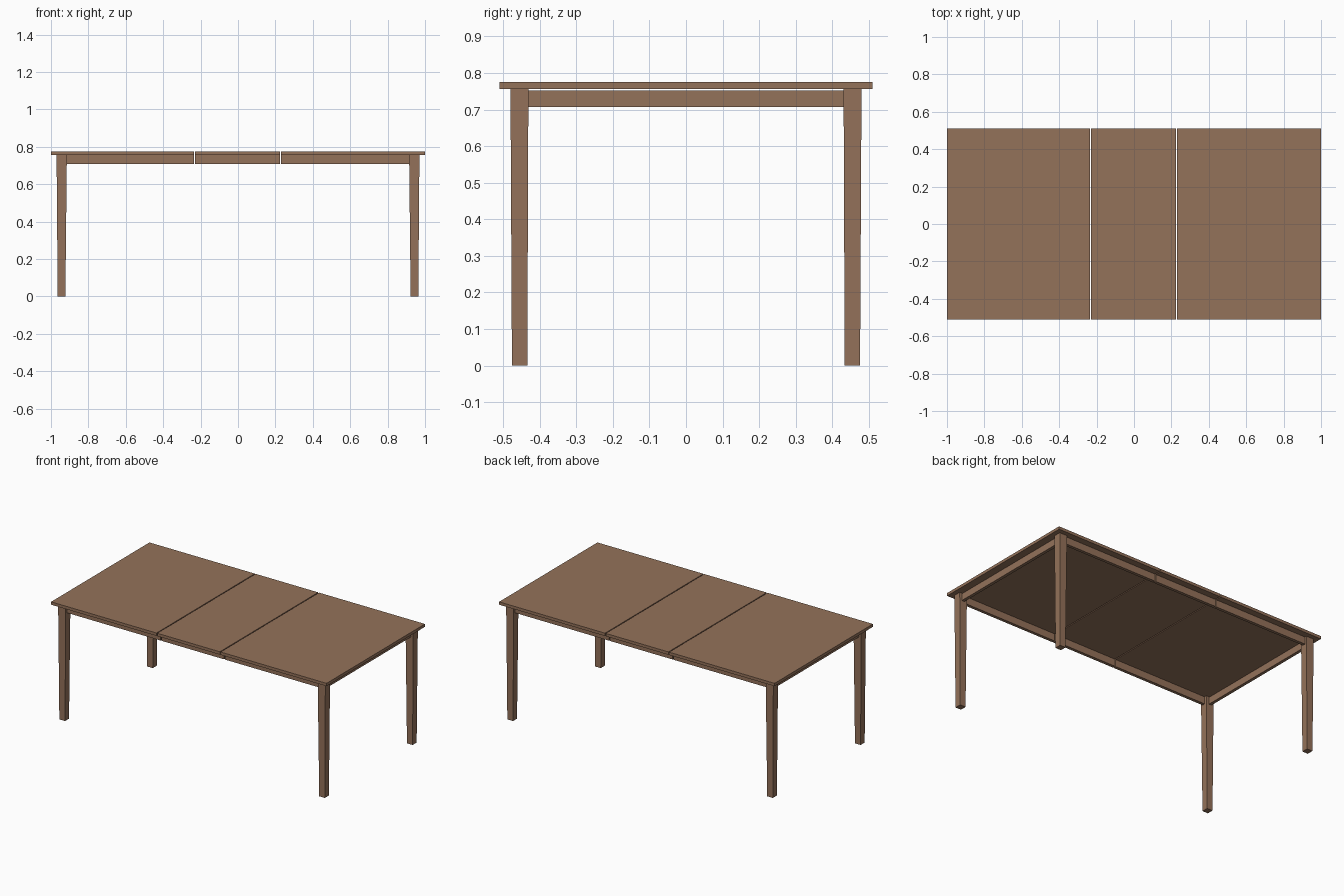
import bpy, bmesh

if "Cube" in bpy.data.objects:
    bpy.data.objects.remove(bpy.data.objects["Cube"])

wood = bpy.data.materials.new("brown wood")
wood.diffuse_color = (0.296, 0.168, 0.102, 1)
wood.use_nodes = True
wood.node_tree.nodes["Principled BSDF"].inputs["Base Color"].default_value = wood.diffuse_color


def tapered_box(name, bottom, top, z0, z1):
    """Box whose bottom and top rectangles (x0, x1, y0, y1) may differ."""
    bm = bmesh.new()
    rings = []
    for (x0, x1, y0, y1), z in ((bottom, z0), (top, z1)):
        rings.append([bm.verts.new((x, y, z)) for x, y in
                      ((x0, y0), (x1, y0), (x1, y1), (x0, y1))])
    low, high = rings
    bm.faces.new(low[::-1])
    bm.faces.new(high)
    for i in range(4):
        j = (i + 1) % 4
        bm.faces.new((low[i], low[j], high[j], high[i]))
    bmesh.ops.recalc_face_normals(bm, faces=bm.faces)
    mesh = bpy.data.meshes.new(name)
    bm.to_mesh(mesh)
    bm.free()
    mesh.materials.append(wood)
    obj = bpy.data.objects.new(name, mesh)
    bpy.context.collection.objects.link(obj)


def box(name, x0, x1, y0, y1, z0, z1):
    tapered_box(name, (x0, x1, y0, y1), (x0, x1, y0, y1), z0, z1)


def span(a, b, side):
    return tuple(sorted((a * side, b * side)))


# Table top and long aprons, both split into two ends and a middle leaf
sections = (("left", -1.0, -0.235, -0.92), ("middle", -0.229, 0.225, -0.229),
            ("right", 0.231, 1.0, 0.231))
for name, x0, x1, rail_start in sections:
    box(name + "_top_panel", x0, x1, -0.51, 0.51, 0.756, 0.775)
    for side, label in ((-1, "front"), (1, "back")):
        rail_end = min(x1, 0.92)
        box(f"{name}_{label}_apron", rail_start, rail_end,
            *span(0.447, 0.467, side), 0.709, 0.756)

# Short end aprons and tapered legs
for sx, end in ((-1, "left"), (1, "right")):
    box(end + "_end_apron", *span(0.934, 0.954, sx), -0.44, 0.44, 0.707, 0.752)
    for sy, label in ((-1, "front"), (1, "back")):
        tapered_box(f"{end}_{label}_leg",
                    span(0.923, 0.964, sx) + span(0.434, 0.476, sy),
                    span(0.915, 0.970, sx) + span(0.431, 0.480, sy),
                    0.0, 0.756)
